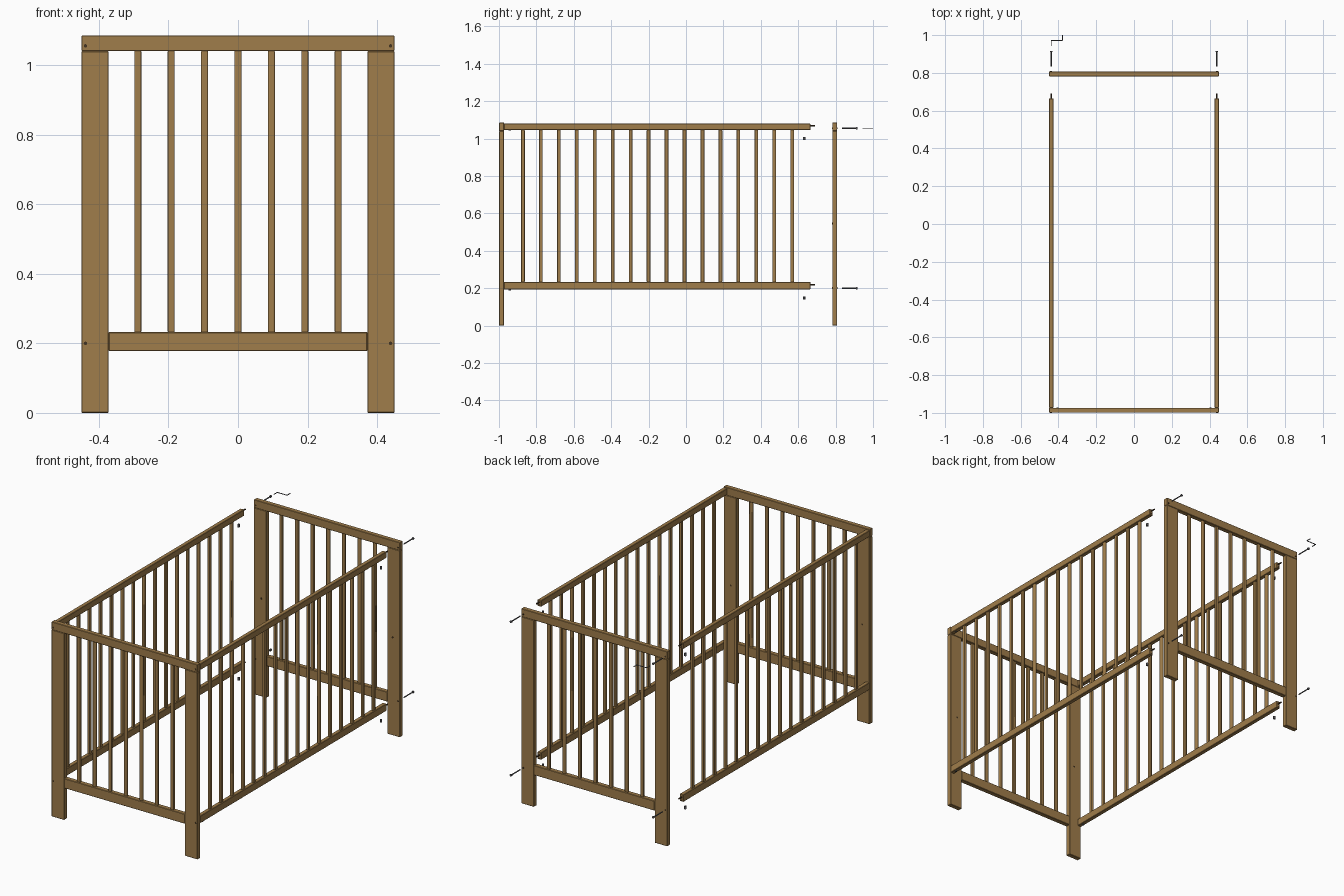
import bpy
from mathutils import Vector

cube = bpy.data.objects.get("Cube")
if cube:
    bpy.data.objects.remove(cube, do_unlink=True)


def material(name, rgb):
    m = bpy.data.materials.new(name)
    m.use_nodes = True
    m.diffuse_color = (*rgb, 1)
    m.node_tree.nodes["Principled BSDF"].inputs["Base Color"].default_value = (*rgb, 1)
    return m


WOOD = material("oak_wood", (0.35, 0.205, 0.07))
STEEL = material("grey_steel", (0.12, 0.12, 0.13))
DARK = material("dark_hole", (0.06, 0.035, 0.015))


def box(name, x, y, z, bevel=0.002, segments=1):
    """Bevelled wooden bar between (min, max) pairs."""
    bpy.ops.mesh.primitive_cube_add(size=1)
    ob = bpy.context.object
    ob.name = name
    for v in ob.data.vertices:
        v.co = [(a + b) / 2 + c * (b - a) for (a, b), c in zip((x, y, z), v.co)]
    ob.data.materials.append(WOOD)
    mod = ob.modifiers.new("soft_edges", 'BEVEL')
    mod.width = bevel
    mod.segments = segments
    if segments > 1:
        bpy.ops.object.shade_smooth_by_angle()
    return ob


def rod(name, start, end, radius, mat, sides=12):
    """Cylinder between two points."""
    a, b = Vector(start), Vector(end)
    bpy.ops.mesh.primitive_cylinder_add(vertices=sides, radius=radius,
                                        depth=(b - a).length, location=(a + b) / 2)
    ob = bpy.context.object
    ob.name = name
    ob.rotation_euler = (b - a).to_track_quat('Z', 'Y').to_euler()
    ob.data.materials.append(mat)
    bpy.ops.object.shade_smooth_by_angle()
    return ob


HALF = 0.45        # half width of the bed
HEIGHT = 1.085
POST = 0.372       # inner edge of the posts
STEP = 0.096       # slat spacing
SLAT = 0.01        # half slat width
RAIL_X = 0.4385    # centre line of the side rails
BOLT_Z = (0.2, 1.055)


def end_panel(label, y0, y1, inner):
    """End with two posts, two rails and seven slats; inner is the y of the inside face."""
    mid = (y0 + y1) / 2
    box(label + "_top_rail", (-HALF, HALF), (y0, y1), (1.04, HEIGHT))
    box(label + "_bottom_rail", (-POST, POST), (y0, y1), (0.178, 0.232))
    for i in range(-3, 4):
        x = i * STEP
        box(label + "_slat", (x - SLAT, x + SLAT), (mid - 0.007, mid + 0.007),
            (0.23, 1.042), 0.004, 3)
    for side, s in (("left", 1), ("right", -1)):
        xs = sorted((s * POST, s * HALF))
        box(f"{label}_{side}_post", xs, (y0, y1), (0, 1.04))
        # Shelf pin hole on the inside face
        rod(f"{label}_{side}_pin_hole", (s * 0.405, inner - 0.001, 0.545),
            (s * 0.405, inner + 0.001, 0.545), 0.005, DARK)
        # Bolt holes through the post
        for z in BOLT_Z:
            rod(f"{label}_{side}_bolt_hole", (s * RAIL_X, y0 - 0.001, z),
                (s * RAIL_X, y1 + 0.001, z), 0.005, DARK)


end_panel("front", -0.999, -0.973, -0.973)
end_panel("back", 0.782, 0.808, 0.782)

# Long sides with their rails, slats and loose fittings
for side, s in (("left", 1), ("right", -1)):
    x = s * RAIL_X
    xs = (x - 0.0115, x + 0.0115)
    box(side + "_side_top_rail", xs, (-0.973, 0.665), (1.045, 1.08))
    box(side + "_side_bottom_rail", xs, (-0.973, 0.665), (0.193, 0.233))
    for i in range(16):
        y = -0.872 + i * STEP
        box(side + "_side_slat", (x - 0.007, x + 0.007), (y - SLAT, y + SLAT),
            (0.231, 1.047), 0.004, 3)
    for z, dowel_z, nut_z in zip(BOLT_Z, (0.217, 1.069), (0.147, 1.0)):
        rod(side + "_dowel", (x, 0.65, dowel_z), (x, 0.69, dowel_z), 0.004, DARK)
        rod(side + "_rail_bolt_hole", (x, 0.66, z), (x, 0.666, z), 0.004, DARK)
        rod(side + "_barrel_nut", (x, 0.632, nut_z - 0.008), (x, 0.632, nut_z + 0.008),
            0.006, STEEL)
        rod(side + "_front_barrel_nut", (x, -0.942, z - 0.012), (x, -0.942, z),
            0.006, STEEL)
        rod(side + "_bolt_shaft", (x, 0.834, z), (x, 0.913, z), 0.0032, STEEL)
        rod(side + "_bolt_head", (x, 0.91, z), (x, 0.917, z), 0.0065, STEEL)

# Cranked hex key
z = BOLT_Z[1]
path = [(-0.4385, 0.943, z), (-0.4385, 0.972, z), (-0.378, 0.972, z), (-0.378, 1.0, z)]
for a, b in zip(path, path[1:]):
    rod("hex_key_arm", a, b, 0.0025, STEEL, 6)
